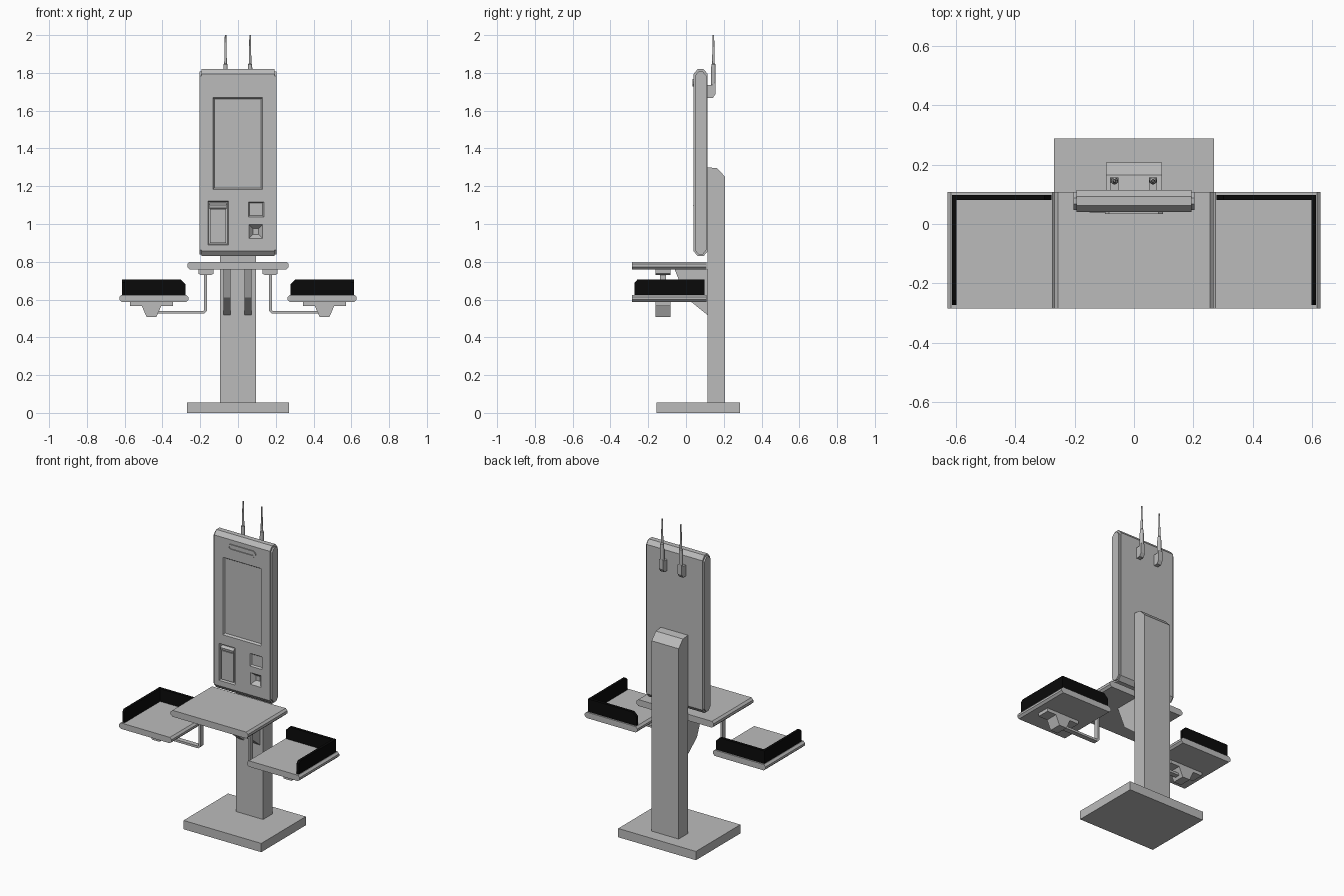
import bpy
import bmesh
from mathutils import Vector

if "Cube" in bpy.data.objects:
    bpy.data.objects.remove(bpy.data.objects["Cube"], do_unlink=True)


def material(name, rgb):
    m = bpy.data.materials.new(name)
    m.use_nodes = True
    m.diffuse_color = (*rgb, 1)
    m.node_tree.nodes["Principled BSDF"].inputs["Base Color"].default_value = (*rgb, 1)
    return m


GREY = material("light_grey", (0.5, 0.5, 0.5))
BLACK = material("black", (0.003, 0.003, 0.003))


def finish(name, bm, mat):
    bmesh.ops.recalc_face_normals(bm, faces=bm.faces)
    mesh = bpy.data.meshes.new(name)
    bm.to_mesh(mesh)
    bm.free()
    mesh.materials.append(mat)
    ob = bpy.data.objects.new(name, mesh)
    bpy.context.collection.objects.link(ob)
    return ob


def loft(name, rings, mat=GREY):
    """Closed solid through rings of points with equal counts."""
    bm = bmesh.new()
    loops = [[bm.verts.new(p) for p in ring] for ring in rings]
    n = len(loops[0])
    for a, b in zip(loops, loops[1:]):
        for i in range(n):
            j = (i + 1) % n
            bm.faces.new((a[i], a[j], b[j], b[i]))
    bm.faces.new(loops[0])
    bm.faces.new(loops[-1])
    return finish(name, bm, mat)


def prism(name, profile, axis, lo, hi, mat=GREY):
    """Extrude a profile (yz for axis x, xz for axis y) from lo to hi."""
    def put(p, t):
        return (t, p[0], p[1]) if axis == "x" else (p[0], t, p[1])
    return loft(name, [[put(p, t) for p in profile] for t in (lo, hi)], mat)


def rect(x0, x1, z0, z1):
    return [(x0, z0), (x1, z0), (x1, z1), (x0, z1)]


def octagon(x0, x1, z0, z1, c, d=None):
    d = d or c
    return [(x0 + c, z0), (x1 - c, z0), (x1, z0 + d), (x1, z1 - d),
            (x1 - c, z1), (x0 + c, z1), (x0, z1 - d), (x0, z0 + d)]


def box(name, x0, x1, y0, y1, z0, z1, mat=GREY):
    return prism(name, rect(x0, x1, z0, z1), "y", y0, y1, mat)


def spindle(name, x, y, stations, sides=12):
    bm = bmesh.new()
    for (z0, r0), (z1, r1) in zip(stations, stations[1:]):
        res = bmesh.ops.create_cone(bm, cap_ends=True, segments=sides,
                                    radius1=r0, radius2=r1, depth=z1 - z0)
        bmesh.ops.translate(bm, verts=res["verts"], vec=Vector((x, y, (z0 + z1) / 2)))
    return finish(name, bm, GREY)


def cut(target, cutter):
    mod = target.modifiers.new("cut", "BOOLEAN")
    mod.operation = "DIFFERENCE"
    mod.solver = "EXACT"
    mod.object = cutter
    bpy.context.view_layer.objects.active = target
    bpy.ops.object.modifier_apply(modifier=mod.name)
    bpy.data.objects.remove(cutter, do_unlink=True)


# Foot and column
box("base_plate", -0.27, 0.27, -0.155, 0.287, 0, 0.055)
prism("column", [(0.115, 0.055), (0.207, 0.055), (0.207, 1.25), (0.165, 1.295), (0.115, 1.3)],
      "x", -0.094, 0.094)

# Terminal housing with side covers
FRONT, BACK = 0.04, 0.115
body = prism("terminal_body", octagon(FRONT, BACK, 0.83, 1.82, 0.022, 0.026), "x", -0.194, 0.194)
for side, s in (("left", 1), ("right", -1)):
    prism(side + "_side_cover", octagon(FRONT + 0.007, BACK - 0.007, 0.838, 1.808, 0.02, 0.024),
          "x", s * 0.194, s * 0.204)


def recess(x0, x1, z0, z1, depth, slope):
    """Cut a sloped pocket into the front of the housing."""
    k = slope / depth * 0.01
    rings = []
    for y, grow in ((FRONT - 0.01, k), (FRONT + depth, -slope)):
        rings.append([(x, y, z) for x, z in
                      rect(x0 - grow, x1 + grow, z0 - grow, z1 + grow)])
    cut(body, loft("pocket", rings))


# Screen, reader, square pad and scanner pockets
recess(-0.133, 0.131, 1.183, 1.67, 0.012, 0.008)
recess(-0.16, -0.05, 0.89, 1.122, 0.015, 0.005)
recess(0.055, 0.137, 1.037, 1.117, 0.01, 0.007)
recess(0.058, 0.131, 0.923, 0.997, 0.025, 0.022)

# Card reader
box("reader_plate", -0.147, -0.063, FRONT + 0.004, FRONT + 0.02, 0.9, 1.08)
prism("reader_lip", [(FRONT + 0.018, 1.08), (FRONT + 0.001, 1.085),
                     (FRONT - 0.002, 1.1), (FRONT + 0.018, 1.112)], "x", -0.15, -0.06)

# Camera bar above the screen
bar = prism("camera_bar", octagon(-0.098, 0.097, 1.728, 1.767, 0.014), "y", FRONT - 0.006, FRONT + 0.01)
cut(bar, prism("bar_slot", octagon(-0.086, 0.085, 1.738, 1.757, 0.007), "y", FRONT - 0.02, FRONT + 0.002))

# Antennas on the back
for side, x in (("left", 0.064), ("right", -0.066)):
    prism(side + "_antenna_mount",
          [(BACK, 1.737), (0.14, 1.737), (0.157, 1.75), (0.157, 1.69), (0.143, 1.668), (BACK, 1.668)],
          "x", x - 0.014, x + 0.014)
    spindle(side + "_antenna", x, 0.145,
            [(1.7, 0.012), (1.81, 0.012), (1.845, 0.011), (1.85, 0.007), (2.0, 0.004)])

# Centre shelf and its gussets
prism("centre_shelf", octagon(-0.268, 0.268, 0.76, 0.8, 0.012), "y", -0.285, 0.108)
for side, x in (("left", 0.053), ("right", -0.058)):
    prism(side + "_gusset", [(0.115, 0.76), (-0.06, 0.76), (0.0, 0.61), (0.115, 0.517)],
          "x", x - 0.018, x + 0.018)

# Side trays with rails, carried by bent arms
Y0, Y1 = -0.162, -0.083
for side, s in (("left", 1), ("right", -1)):
    def mirrored(points):
        return [(s * a, b) for a, b in points]

    prism(side + "_tray", mirrored(octagon(0.262, 0.628, 0.588, 0.625, 0.012)), "y", -0.285, 0.108)
    prism(side + "_back_rail",
          mirrored([(0.277, 0.625), (0.613, 0.625), (0.613, 0.705), (0.302, 0.705), (0.277, 0.68)]),
          "y", 0.08, 0.098, BLACK)
    prism(side + "_outer_rail",
          [(-0.272, 0.625), (0.08, 0.625), (0.08, 0.705), (-0.258, 0.705), (-0.272, 0.69)],
          "x", s * 0.597, s * 0.613, BLACK)
    prism(side + "_tray_mount",
          mirrored([(0.343, 0.588), (0.343, 0.567), (0.406, 0.567), (0.432, 0.508), (0.484, 0.508),
                    (0.51, 0.567), (0.573, 0.567), (0.573, 0.588)]), "y", Y0, Y1)
    prism(side + "_shelf_mount",
          mirrored([(0.13, 0.76), (0.13, 0.737), (0.142, 0.73), (0.198, 0.73),
                    (0.21, 0.737), (0.21, 0.76)]), "y", Y0, Y1)
    prism(side + "_arm",
          mirrored([(0.165, 0.735), (0.165, 0.54), (0.18, 0.525), (0.44, 0.525),
                    (0.44, 0.539), (0.184, 0.539), (0.179, 0.544), (0.179, 0.735)]),
          "y", -0.138, -0.107)
